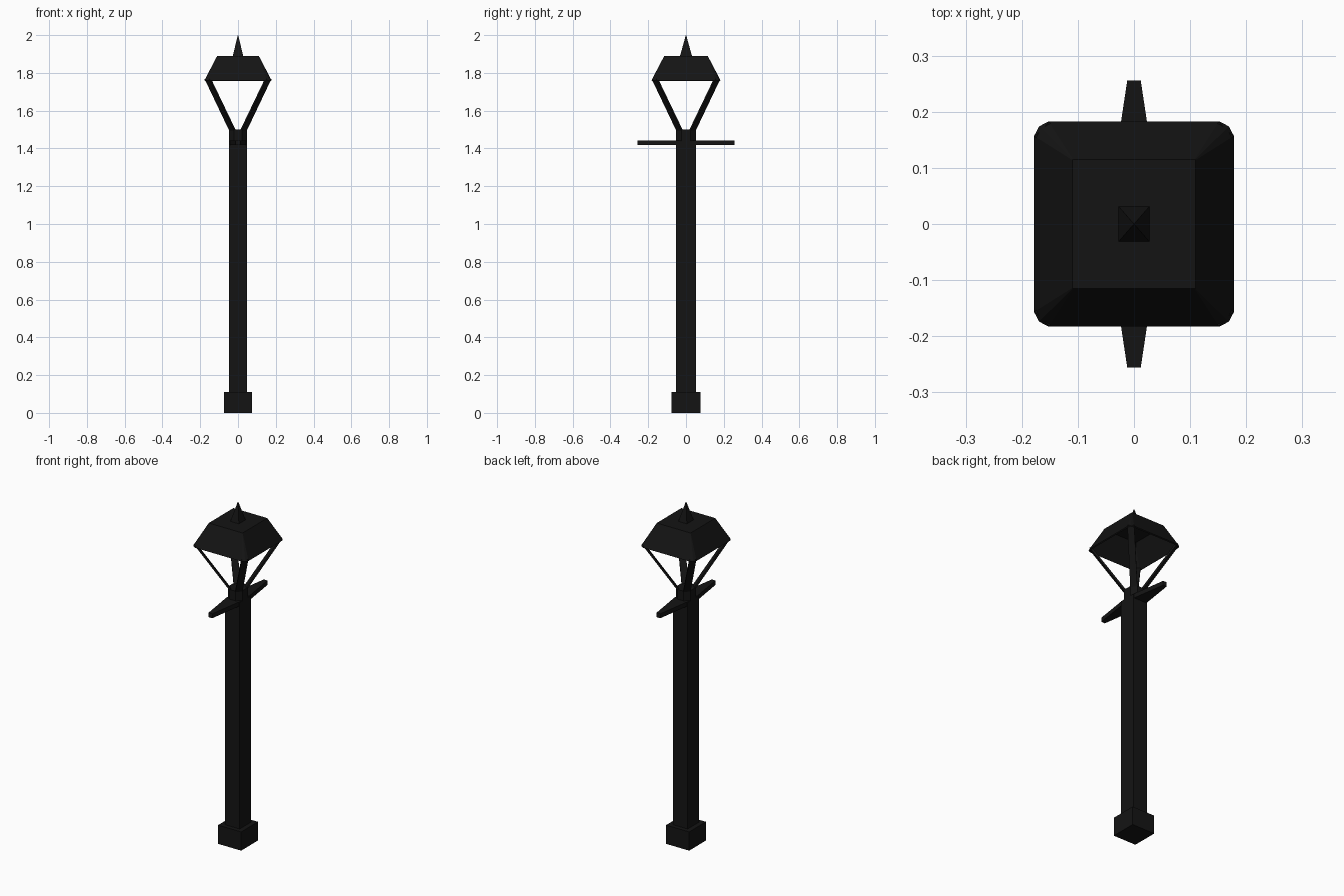
import bpy

if "Cube" in bpy.data.objects:
    bpy.data.objects.remove(bpy.data.objects["Cube"])

mat = bpy.data.materials.new("black_iron")
mat.diffuse_color = (0.007, 0.007, 0.007, 1)
mat.use_nodes = True
mat.node_tree.nodes["Principled BSDF"].inputs["Base Color"].default_value = mat.diffuse_color


def loft(name, rings, cap_start=True, cap_end=True):
    """Skin a stack of equal-length point rings into a mesh object."""
    n = len(rings[0])
    verts = [p for r in rings for p in r]
    faces = [(k * n + i, k * n + (i + 1) % n, (k + 1) * n + (i + 1) % n, (k + 1) * n + i)
             for k in range(len(rings) - 1) for i in range(n)]
    if cap_start:
        faces.append(tuple(reversed(range(n))))
    if cap_end:
        faces.append(tuple(range((len(rings) - 1) * n, len(rings) * n)))
    me = bpy.data.meshes.new(name)
    me.from_pydata(verts, [], faces)
    me.materials.append(mat)
    ob = bpy.data.objects.new(name, me)
    bpy.context.collection.objects.link(ob)
    return ob


def mirrored(corner, z):
    """Repeat the corner points of the +x +y quadrant around all four corners."""
    ring = []
    for sx, sy in ((1, 1), (-1, 1), (-1, -1), (1, -1)):
        pts = corner if sx * sy > 0 else corner[::-1]
        ring += [(sx * x, sy * y, z) for x, y in pts]
    return ring


# Base and square post
loft("base", [mirrored([(0.075, 0.078)], z) for z in (0, 0.11)])
loft("post", [mirrored([(0.047, 0.052)], z) for z in (0.11, 1.44)])

# Post head with chamfered corners
loft("post_head", [mirrored([(0.047, 0.025), (0.020, 0.052)], z) for z in (1.44, 1.5)])

# Tapered ladder bar on both sides of the post
bar = [(0.012, -0.256), (0.043, -0.05), (0.043, 0.05),
       (0.012, 0.256), (-0.012, 0.256), (-0.043, 0.05), (-0.043, -0.05), (-0.012, -0.256)]
loft("ladder_bar", [[(x, y, z) for x, y in bar] for z in (1.417, 1.443)])

# Four flat lantern struts from the post head to the roof corners
t = 0.009
for sx in (1, -1):
    for sy in (1, -1):
        rings = []
        for a, b, z in (((0.047, 0.025), (0.020, 0.052), 1.495),
                        ((0.177, 0.156), (0.151, 0.182), 1.768)):
            quad = [a, b, (b[0] - t, b[1] - t), (a[0] - t, a[1] - t)]
            if sx * sy < 0:
                quad.reverse()
            rings.append([(sx * x, sy * y, z) for x, y in quad])
        loft("lantern_strut", rings)

# Hollow lantern roof, open underneath
rim = [(0.178, 0.157), (0.169, 0.174), (0.152, 0.183)]
top = [(0.110, 0.114), (0.109, 0.115), (0.108, 0.115)]
roof = loft("lantern_roof", [mirrored(rim, 1.76), mirrored(top, 1.89)], cap_start=False)
shell = roof.modifiers.new("thickness", "SOLIDIFY")
shell.thickness = 0.008
shell.offset = -1

# Pointed finial
loft("finial", [mirrored([(0.028, 0.032)], 1.888), mirrored([(0.001, 0.001)], 2.0)])
